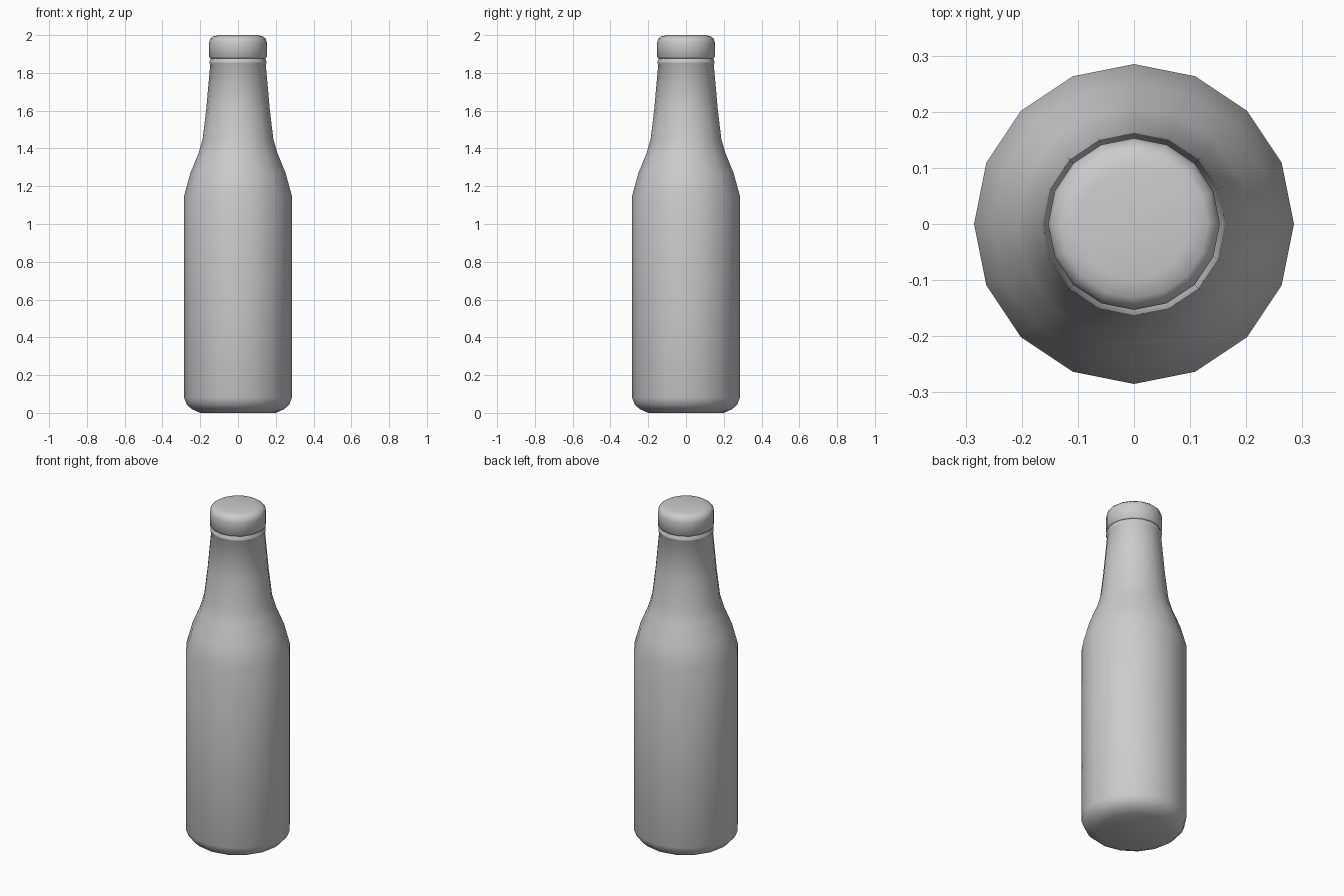
import bpy
import math

SIDES = 16

cube = bpy.data.objects.get("Cube")
if cube:
    bpy.data.objects.remove(cube, do_unlink=True)

grey = bpy.data.materials.new("plain grey")
grey.use_nodes = True
colour = (0.6, 0.6, 0.6, 1.0)
grey.diffuse_color = colour
grey.node_tree.nodes["Principled BSDF"].inputs["Base Color"].default_value = colour


def lathe(name, profile):
    """Spin a (radius, height) profile around z and close both ends."""
    verts = []
    for r, z in profile:
        for i in range(SIDES):
            a = math.tau * i / SIDES
            verts.append((r * math.cos(a), r * math.sin(a), z))
    faces = [tuple(reversed(range(SIDES)))]
    for row in range(len(profile) - 1):
        low, high = row * SIDES, (row + 1) * SIDES
        for i in range(SIDES):
            j = (i + 1) % SIDES
            faces.append((low + i, low + j, high + j, high + i))
    faces.append(tuple(range(len(verts) - SIDES, len(verts))))
    mesh = bpy.data.meshes.new(name)
    mesh.from_pydata(verts, [], faces)
    mesh.materials.append(grey)
    mesh.shade_smooth()
    obj = bpy.data.objects.new(name, mesh)
    bpy.context.collection.objects.link(obj)
    return obj


# Bottle: rounded base, straight body, shoulder, tapering neck and lip bead
lathe("bottle_body", [
    (0.20, 0.0), (0.245, 0.02), (0.272, 0.045), (0.285, 0.08),
    (0.285, 1.15), (0.252, 1.27), (0.207, 1.38), (0.187, 1.45),
    (0.168, 1.61), (0.147, 1.845), (0.152, 1.852), (0.152, 1.86),
    (0.145, 1.872), (0.143, 1.89),
])

# Cap: plain band with a rounded top edge
lathe("bottle_cap", [
    (0.144, 1.876), (0.153, 1.884), (0.153, 1.96),
    (0.147, 1.981), (0.132, 1.993), (0.10, 2.0),
])
